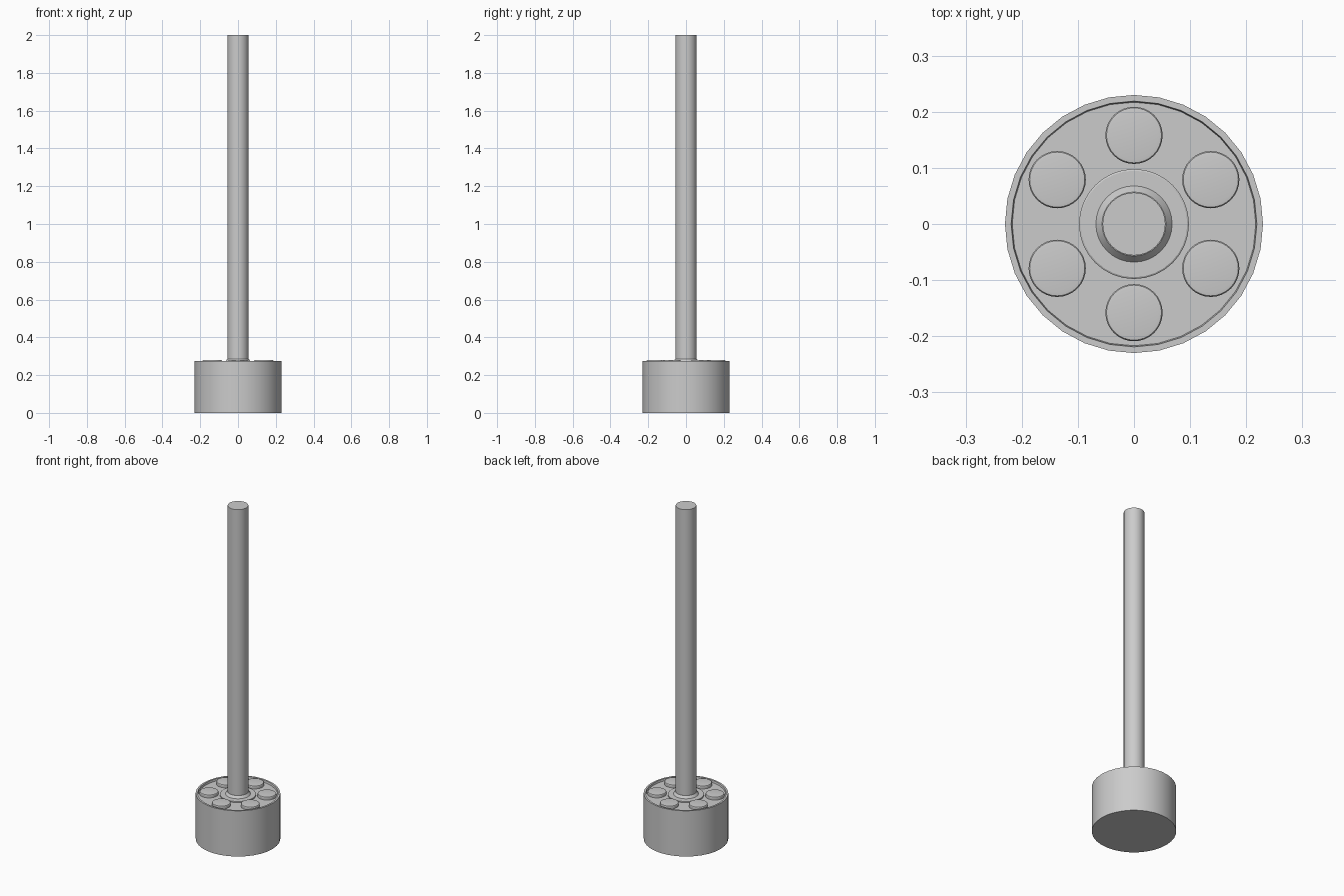
import bpy, bmesh, math

if "Cube" in bpy.data.objects:
    bpy.data.objects.remove(bpy.data.objects["Cube"])


def lathe(name, profile, sides, loc=(0, 0, 0)):
    """Revolve an (r, z) profile around z; ends are capped."""
    bm = bmesh.new()
    rings = []
    for r, z in profile:
        rings.append([bm.verts.new((r * math.sin(2 * math.pi * i / sides),
                                    r * math.cos(2 * math.pi * i / sides), z))
                      for i in range(sides)])
    for a, b in zip(rings, rings[1:]):
        for i in range(sides):
            j = (i + 1) % sides
            bm.faces.new((a[i], a[j], b[j], b[i]))
    bm.faces.new(rings[0])
    bm.faces.new(rings[-1])
    bmesh.ops.recalc_face_normals(bm, faces=bm.faces)
    mesh = bpy.data.meshes.new(name)
    bm.to_mesh(mesh)
    bm.free()
    obj = bpy.data.objects.new(name, mesh)
    obj.location = loc
    bpy.context.collection.objects.link(obj)
    bpy.ops.object.select_all(action='DESELECT')
    obj.select_set(True)
    bpy.context.view_layer.objects.active = obj
    bpy.ops.object.shade_smooth_by_angle(angle=math.radians(30))
    return obj


# Drum base with a thin rim around a shallow recess
FLOOR = 0.262
lathe("base_drum", [(0.23, 0), (0.23, 0.274), (0.219, 0.274), (0.217, FLOOR)], 32)

# Low hub ring around the pole
lathe("hub_disc", [(0.098, FLOOR - 0.01), (0.098, 0.269), (0.095, 0.271)], 32)

# Flared collar at the foot of the pole
lathe("pole_collar", [(0.068, 0.262), (0.068, 0.271), (0.057, 0.285)], 32)

# Tall pole
lathe("pole", [(0.056, 0.26), (0.056, 2.0)], 32)

# Six round caps in a ring on the recess floor
for k in range(6):
    a = math.radians(90 + 60 * k)
    lathe(f"cap_{k + 1}",
          [(0.051, FLOOR - 0.01), (0.051, 0.276), (0.049, 0.279), (0.043, 0.28)], 32,
          (0.158 * math.cos(a), 0.158 * math.sin(a), 0))
